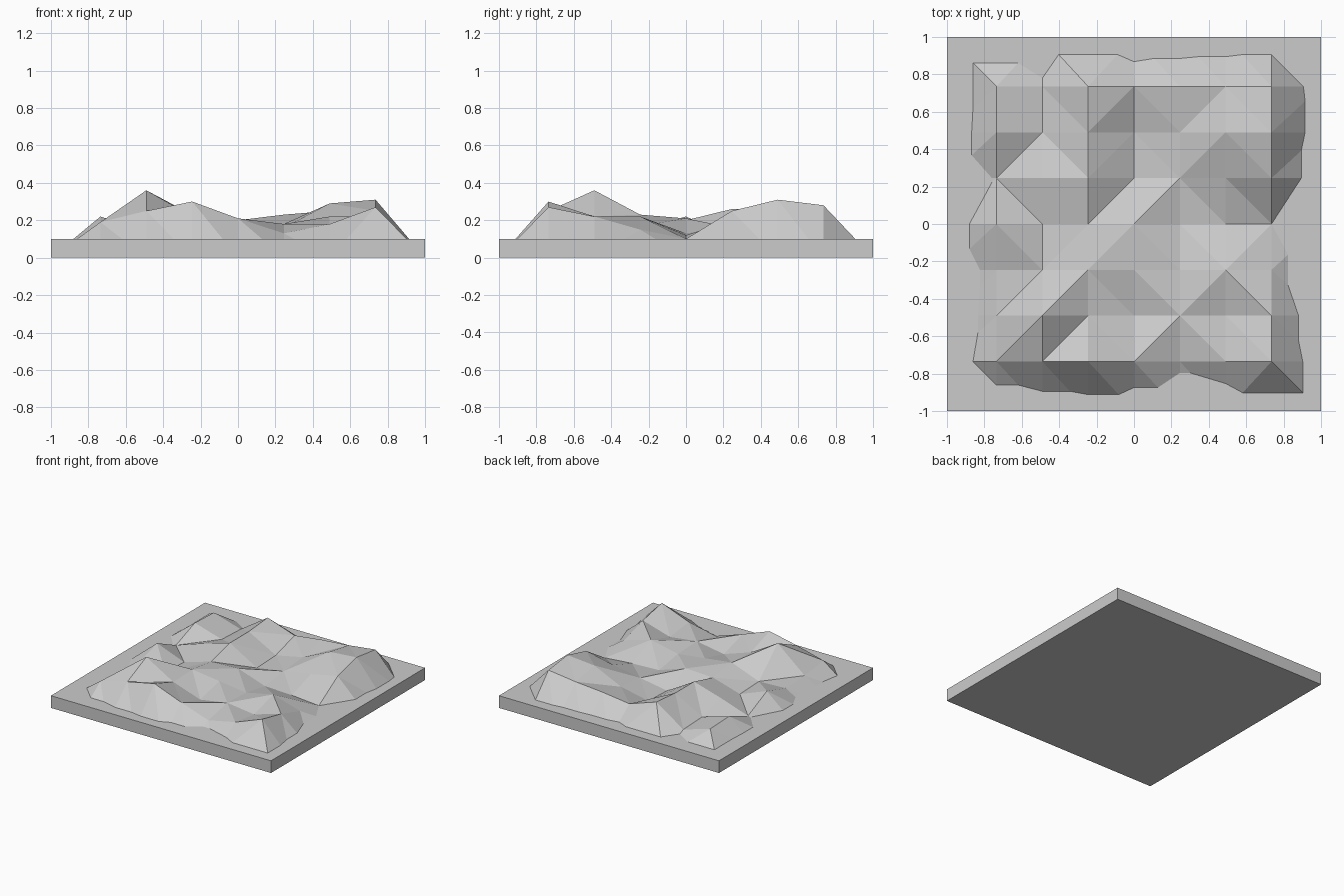
import bpy
import bmesh

cube = bpy.data.objects.get("Cube")
if cube:
    bpy.data.objects.remove(cube, do_unlink=True)

# One stone grey for everything
stone = bpy.data.materials.new("stone grey")
stone.use_nodes = True
grey = (0.6, 0.6, 0.6, 1)
stone.diffuse_color = grey
stone.node_tree.nodes["Principled BSDF"].inputs["Base Color"].default_value = grey


def finish(bm, name):
    """Turn a bmesh into a flat-shaded stone object."""
    bmesh.ops.recalc_face_normals(bm, faces=bm.faces)
    mesh = bpy.data.meshes.new(name)
    bm.to_mesh(mesh)
    bm.free()
    mesh.materials.append(stone)
    obj = bpy.data.objects.new(name, mesh)
    bpy.context.collection.objects.link(obj)
    return obj


# Square base slab
slab = bmesh.new()
bmesh.ops.create_cube(slab, size=1)
for v in slab.verts:
    v.co.x *= 2
    v.co.y *= 2
    v.co.z = 0.1 if v.co.z > 0 else 0
finish(slab, "base_slab")

# Hill heights in hundredths, rows from back to front, columns left to right
HILLS = [
    (19, 12, 28, 20, 23, 25, 28),
    (20, 13, 26, 13, 18, 29, 31),
    (11, 19, 26, 12, 16, 20, 25),
    (22, 13, 20, 21, 13, 12, 10),
    (15, 14, 23, 20, 17, 22, 15),
    (16, 36, 22, 14, 18, 15, 22),
    (19, 25, 30, 21, 13, 18, 27),
]
# How each cell is split: R rises to the right, F falls to the right
FOLDS = ["FRFRFFFF", "RFFRFRFR", "RRFRFRFR", "RFFRRFFR",
         "RFRRFFRR", "RRRFFRFF", "RRRFRFFF", "FFFFFFRF"]

COUNT = len(FOLDS)


def along(i):
    """Grid line position; the rim lines sit on the slab edges."""
    middle = COUNT // 2
    return (i - middle) * (0.25 if i in (0, COUNT) else 0.245)


def height(row, col):
    """Hill height, with the rim sunk to the ground inside the slab."""
    if row in (0, COUNT) or col in (0, COUNT):
        return 0
    return HILLS[row - 1][col - 1] / 100


# Faceted hills on the slab
hills = bmesh.new()
grid = [[hills.verts.new((along(c), -along(r), height(r, c)))
         for c in range(COUNT + 1)] for r in range(COUNT + 1)]
for r, folds in enumerate(FOLDS):
    for c, fold in enumerate(folds):
        back_left, back_right = grid[r][c:c + 2]
        front_left, front_right = grid[r + 1][c:c + 2]
        if fold == "R":
            hills.faces.new((front_left, front_right, back_right))
            hills.faces.new((front_left, back_right, back_left))
        else:
            hills.faces.new((front_left, front_right, back_left))
            hills.faces.new((front_right, back_right, back_left))
bmesh.ops.recalc_face_normals(hills, faces=hills.faces)
if sum(f.normal.z for f in hills.faces) < 0:
    bmesh.ops.reverse_faces(hills, faces=hills.faces)
finish(hills, "hills")
